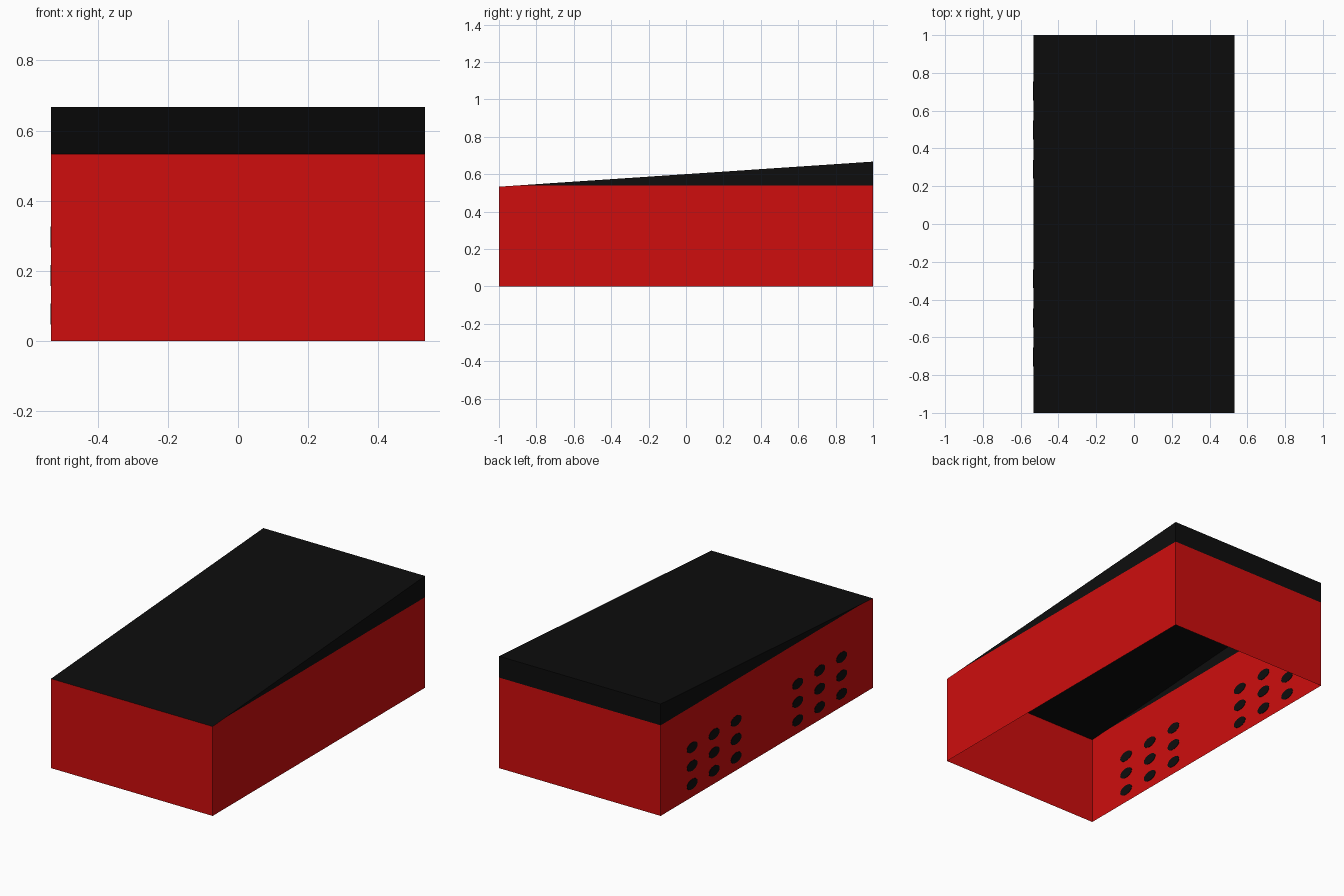
import bpy, bmesh, math

if "Cube" in bpy.data.objects:
    bpy.data.objects.remove(bpy.data.objects["Cube"])

HALF_W, HALF_L = 0.533, 1.0
FRONT_Z, BACK_Z, SEAM_Z = 0.533, 0.667, 0.54


def material(name, rgb):
    m = bpy.data.materials.new(name)
    m.diffuse_color = (*rgb, 1.0)
    m.use_nodes = True
    m.node_tree.nodes["Principled BSDF"].inputs["Base Color"].default_value = m.diffuse_color
    return m


red = material("red", (0.62, 0.004, 0.004))
black = material("black", (0.004, 0.004, 0.004))


def add_object(name, bm, mats):
    mesh = bpy.data.meshes.new(name)
    bm.to_mesh(mesh)
    bm.free()
    for m in mats:
        mesh.materials.append(m)
    obj = bpy.data.objects.new(name, mesh)
    bpy.context.collection.objects.link(obj)
    return obj


# Thin shell: box open at the bottom, with the top sloping up to the back
bm = bmesh.new()
bmesh.ops.create_cube(bm, size=2.0)
for v in bm.verts:
    top_z = BACK_Z if v.co.y > 0 else FRONT_Z
    v.co = (v.co.x * HALF_W, v.co.y * HALF_L, top_z if v.co.z > 0 else 0.0)
bm.normal_update()
bottom = [f for f in bm.faces if f.normal.z < -0.9]
bmesh.ops.delete(bm, geom=bottom, context='FACES_ONLY')

# Cut the walls at the seam; lid and everything above the seam is black
bmesh.ops.bisect_plane(bm, geom=bm.verts[:] + bm.edges[:] + bm.faces[:],
                       plane_co=(0, 0, SEAM_Z), plane_no=(0, 0, 1))
bm.normal_update()
for f in bm.faces:
    above = f.calc_center_median().z > SEAM_Z
    f.material_index = 1 if above or f.normal.z > 0.5 else 0
add_object("sloped_box_shell", bm, [red, black])

# Vent spots on the left wall: two groups of three by three, seen on both sides
bm = bmesh.new()
for side in (-1, 1):
    for y in (0.29, 0.497, 0.704):
        for z in (0.077, 0.187, 0.296):
            spot = bmesh.ops.create_cone(bm, cap_ends=True, segments=16,
                                         radius1=1, radius2=1, depth=0.004)
            for v in spot["verts"]:
                a, b, c = v.co
                v.co = (-HALF_W + c, side * y + a * 0.05, z + b * 0.03)
bmesh.ops.recalc_face_normals(bm, faces=bm.faces[:])
add_object("vent_spots", bm, [black])
